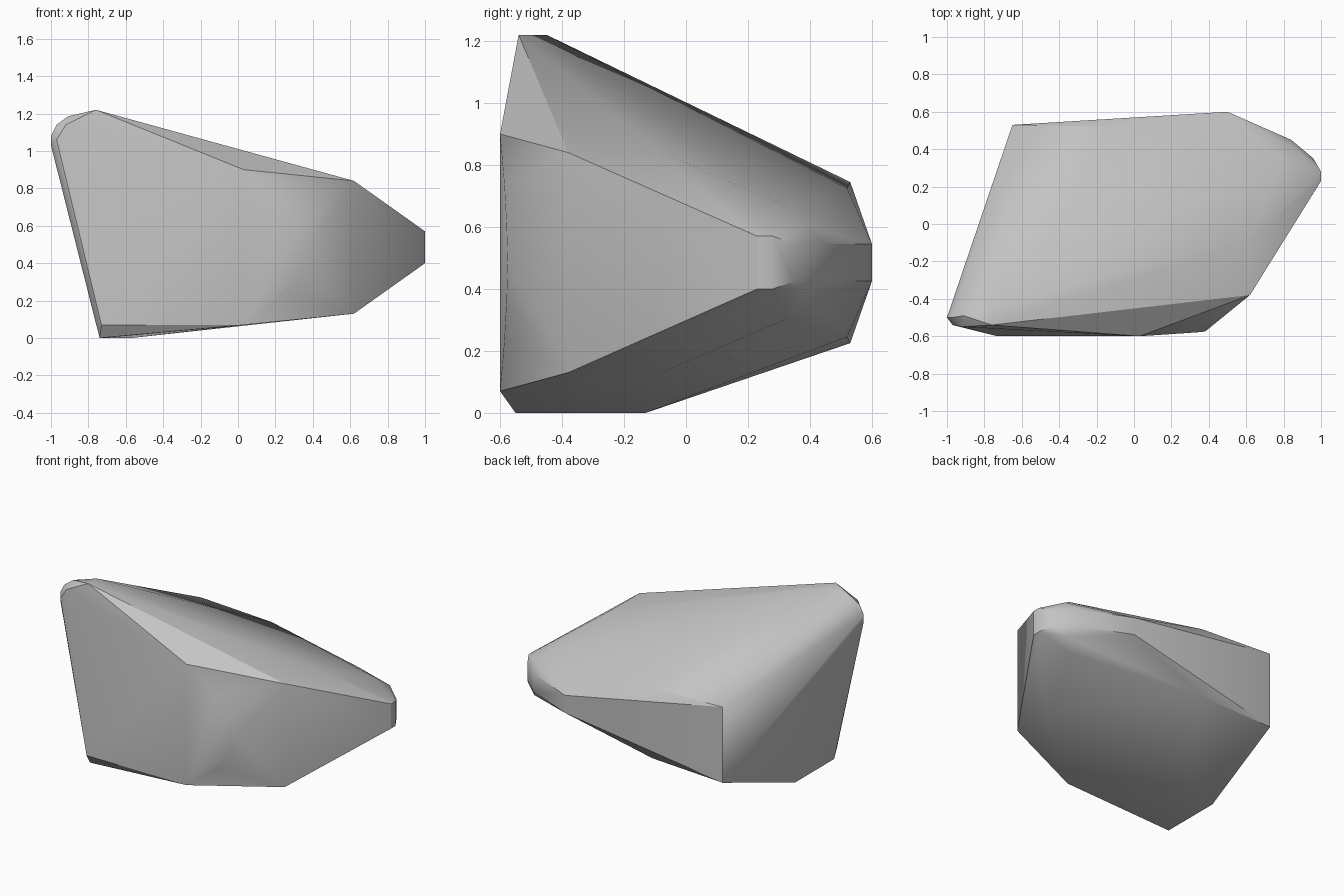
import bpy
import bmesh
import math

default_cube = bpy.data.objects.get("Cube")
if default_cube:
    bpy.data.objects.remove(default_cube, do_unlink=True)

MID_HEIGHT = 0.485


def mirrored(x, y, half):
    """Two corners at equal distance above and below the middle height."""
    return [(x, y, MID_HEIGHT + half), (x, y, MID_HEIGHT - half)]


def make_material(name, value):
    material = bpy.data.materials.new(name)
    material.use_nodes = True
    colour = (value, value, value, 1)
    material.diffuse_color = colour
    shader = material.node_tree.nodes["Principled BSDF"]
    shader.inputs["Base Color"].default_value = colour
    shader.inputs["Roughness"].default_value = 0.9
    return material


corners = []

# High ridge and the rounded point at its end
corners += [(-.76, -.54, 1.22), (-.76, -.45, 1.22)]
corners += [(-1, -.5, 1.03), (-1, -.5, 1.08), (-.97, -.5, 1.14),
            (-.91, -.49, 1.185), (-.97, -.54, 1.06), (-.92, -.55, 1.14)]

# Small flat base
corners += [(-.74, -.55, 0), (-.74, -.13, 0), (-.57, -.13, 0)]

# Broad front face with its curved end
corners += [(-.73, -.6, .07)]
for x, y, half in [(.03, -.6, .415), (.24, -.586, .25),
                   (.34, -.579, .12), (.38, -.575, 0)]:
    corners += mirrored(x, y, half)

# Blunt shoulder
for y in (-.38, -.08):
    corners += mirrored(.62, y, .355)

# Rounded nose
for x, y, half in [(1, .23, .085), (1, .28, .085), (.96, .35, .06),
                   (.8, .33, .18), (.88, .39, .12), (.84, .45, .06)]:
    corners += mirrored(x, y, half)

# Back wall
for x, y, half in [(.5, .6, .06), (-.65, .53, .26), (-.11, .52, .24)]:
    corners += mirrored(x, y, half)

# Wrap the corners into one solid boulder
bm = bmesh.new()
for corner in corners:
    bm.verts.new(corner)
bmesh.ops.remove_doubles(bm, verts=bm.verts[:], dist=0.001)
bmesh.ops.convex_hull(bm, input=bm.verts[:])
loose = [v for v in bm.verts if not v.link_faces]
bmesh.ops.delete(bm, geom=loose, context='VERTS')
bmesh.ops.dissolve_limit(bm, angle_limit=math.radians(2),
                         verts=bm.verts[:], edges=bm.edges[:])
bmesh.ops.recalc_face_normals(bm, faces=bm.faces[:])

mesh = bpy.data.meshes.new("boulder")
bm.to_mesh(mesh)
bm.free()
boulder = bpy.data.objects.new("boulder", mesh)
bpy.context.collection.objects.link(boulder)
mesh.materials.append(make_material("stone grey", 0.55))

# Soft rounded corners, crisp facets
bpy.ops.object.select_all(action='DESELECT')
boulder.select_set(True)
bpy.context.view_layer.objects.active = boulder
bpy.ops.object.shade_smooth_by_angle(angle=math.radians(30))
